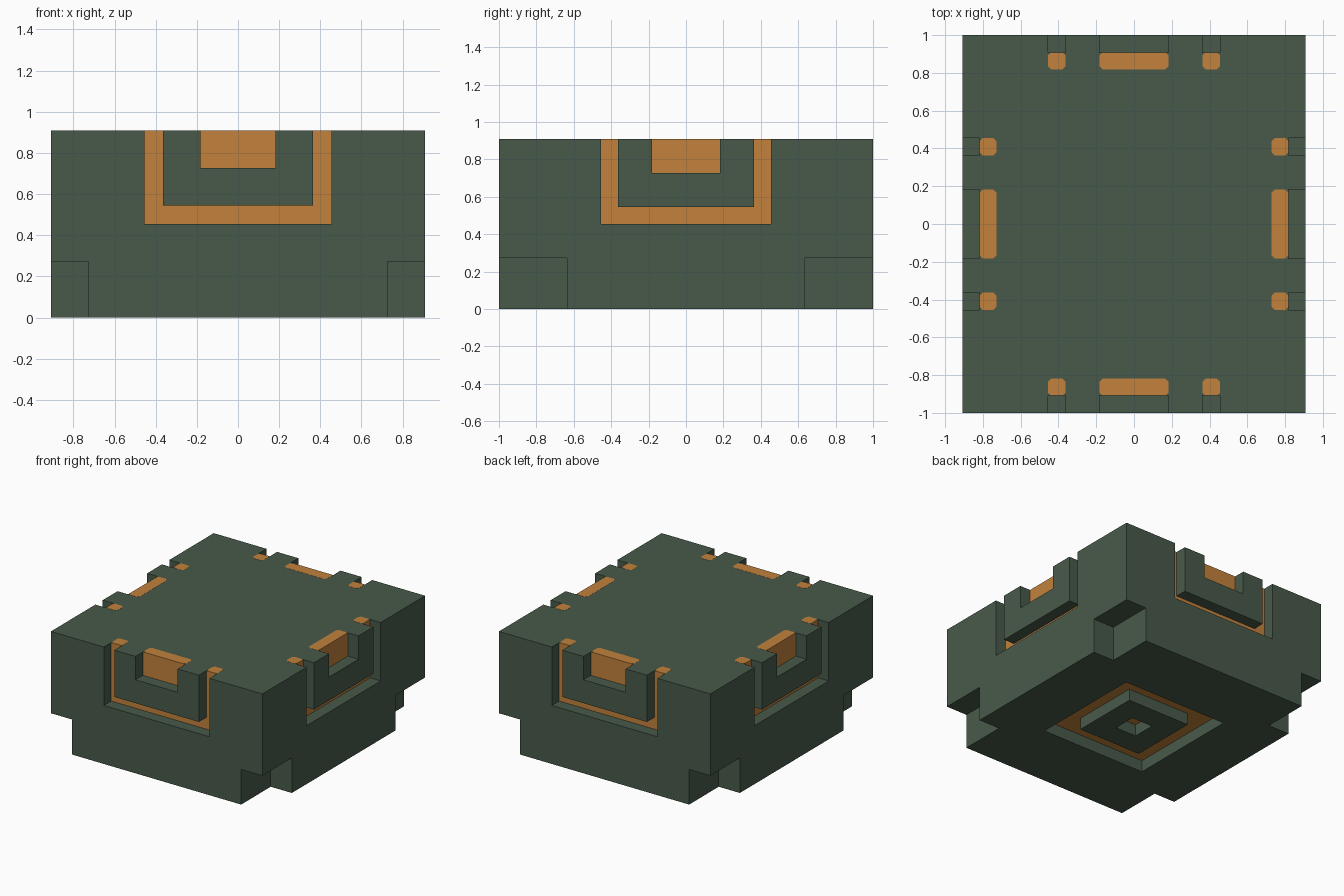
import bpy, bmesh
from mathutils import Vector

U = 1 / 11  # design module: body is 20 x 22 x 10 modules

cube = bpy.data.objects.get("Cube")
if cube:
    bpy.data.objects.remove(cube, do_unlink=True)


def material(name, rgb):
    m = bpy.data.materials.new(name)
    m.use_nodes = True
    m.diffuse_color = (*rgb, 1)
    m.node_tree.nodes["Principled BSDF"].inputs["Base Color"].default_value = (*rgb, 1)
    return m


green = material("dark green", (0.065, 0.102, 0.070))
orange = material("orange", (0.539, 0.223, 0.045))


def box(name, lo, hi, mats, chamfer=0):
    """Box between two corners given in modules, optionally with chamfered upright edges."""
    lo, hi = Vector(lo) * U, Vector(hi) * U
    bm = bmesh.new()
    bmesh.ops.create_cube(bm, size=1)
    for v in bm.verts:
        v.co = Vector([(lo[i] + hi[i]) / 2 + v.co[i] * (hi[i] - lo[i]) for i in range(3)])
    if chamfer:
        upright = [e for e in bm.edges if abs(e.verts[0].co.z - e.verts[1].co.z) > 1e-5]
        bmesh.ops.bevel(bm, geom=upright, offset=chamfer, segments=1, affect='EDGES')
    me = bpy.data.meshes.new(name)
    bm.to_mesh(me)
    bm.free()
    for m in mats:
        me.materials.append(m)
    ob = bpy.data.objects.new(name, me)
    bpy.context.collection.objects.link(ob)
    return ob


def side_box(axis, sign, a0, a1, d0, d1, z0, z1):
    """Corners of a box on one side: a runs along the side, d is distance from the centre."""
    d0, d1 = sorted((sign * d0, sign * d1))
    if axis == 0:
        return (d0, a0, z0), (d1, a1, z1)
    return (a0, d0, z0), (a1, d1, z1)


body = box("body", (-10, -11, 0), (10, 11, 10), [green, orange])
cuts = []

# notches under the four corners
for sx in (-1, 1):
    for sy in (-1, 1):
        xs, ys = sorted((sx * 8, sx * 12)), sorted((sy * 7, sy * 13))
        cuts.append(((xs[0], ys[0], -1), (xs[1], ys[1], 3)))

# U channel and middle pocket on each side, with orange pads on the top edge
sides = [(axis, sign, (10, 11)[axis]) for axis in (0, 1) for sign in (-1, 1)]
for axis, sign, face in sides:
    for a0, a1, z0, z1 in ((-5, -4, 5, 11), (4, 5, 5, 11), (-5, 5, 5, 6), (-2, 2, 8, 11)):
        cuts.append(side_box(axis, sign, a0, a1, face - 1, face + 1, z0, z1))
    for a0, a1 in ((-5, -4), (-2, 2), (4, 5)):
        lo, hi = side_box(axis, sign, a0, a1, face - 2, face - 1, 9.97, 10.01)
        box("top_pad", lo, hi, [orange], chamfer=0.016)

# square ring and centre recess underneath
cuts += [((-5, -5, -1), (-3, 5, 1)), ((3, -5, -1), (5, 5, 1)),
         ((-5, -5, -1), (5, -3, 1)), ((-5, 3, -1), (5, 5, 1)),
         ((-1, -1, -1), (1, 1, 1))]

# carve the body
cutters = []
for lo, hi in cuts:
    c = box("cutter", lo, hi, [green])
    c.hide_render = True
    mod = body.modifiers.new("carve", 'BOOLEAN')
    mod.operation, mod.solver, mod.object = 'DIFFERENCE', 'EXACT', c
    cutters.append(c)
bpy.context.view_layer.update()
carved = bpy.data.meshes.new_from_object(body.evaluated_get(bpy.context.evaluated_depsgraph_get()))
body.modifiers.clear()
body.data = carved
carved.name = "body"
for c in cutters:
    bpy.data.objects.remove(c, do_unlink=True)

# recess floors are orange, everything else green
carved.materials.clear()
carved.materials.append(green)
carved.materials.append(orange)
for p in carved.polygons:
    n, c = p.normal, p.center / U
    floor = ((abs(n.x) > 0.9 and abs(abs(c.x) - 9) < 0.05)
             or (abs(n.y) > 0.9 and abs(abs(c.y) - 10) < 0.05)
             or (n.z < -0.9 and abs(c.z - 1) < 0.05))
    p.material_index = 1 if floor else 0
    p.use_smooth = False
